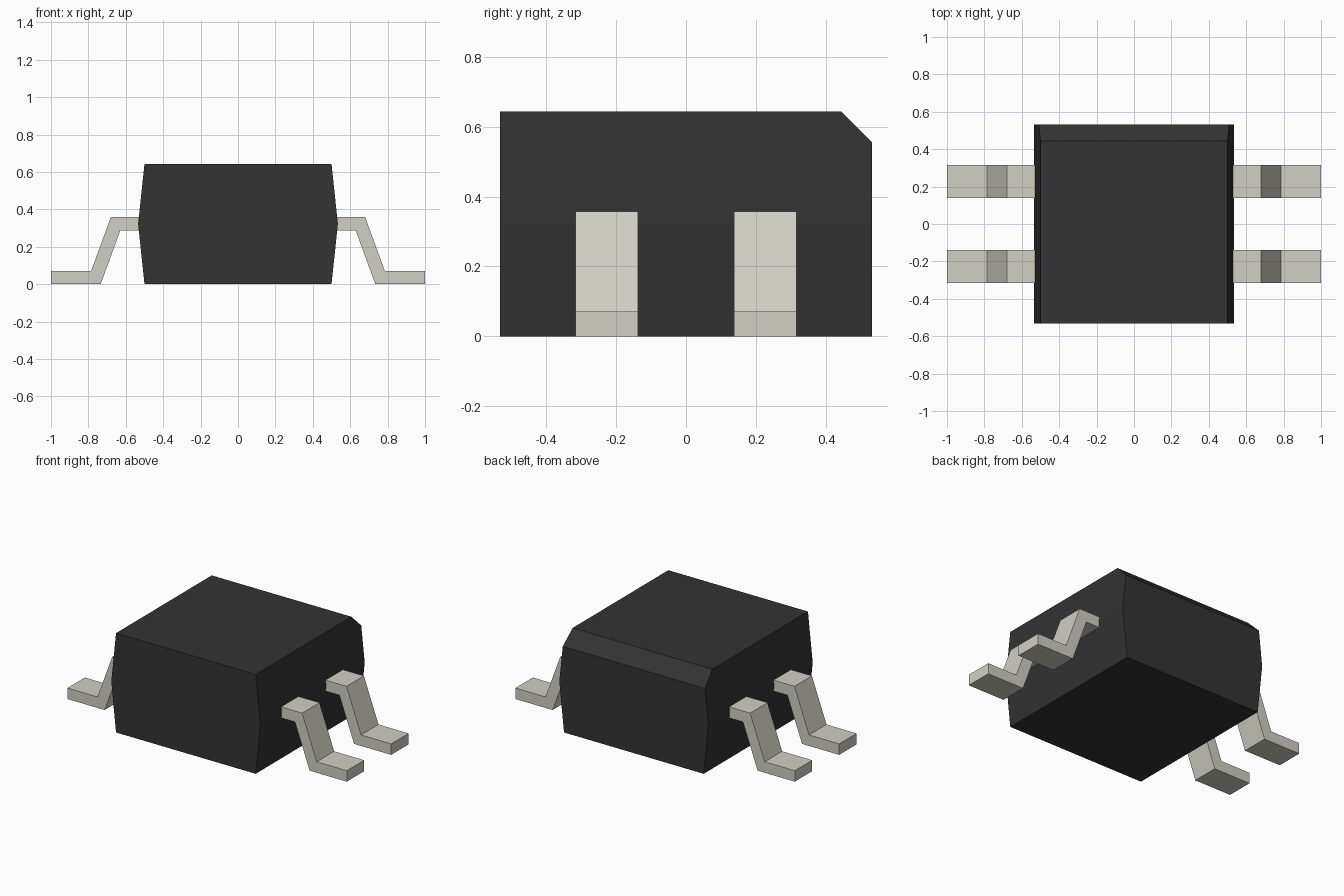
import bpy
import bmesh
from mathutils import Vector

cube = bpy.data.objects.get("Cube")
if cube:
    bpy.data.objects.remove(cube, do_unlink=True)


def make_material(name, colour):
    mat = bpy.data.materials.new(name)
    mat.use_nodes = True
    mat.diffuse_color = colour
    bsdf = next(n for n in mat.node_tree.nodes if n.type == 'BSDF_PRINCIPLED')
    bsdf.inputs["Base Color"].default_value = colour
    bsdf.inputs["Roughness"].default_value = 0.6
    return mat


black = make_material("black plastic", (0.033, 0.033, 0.033, 1))
metal = make_material("pale metal", (0.64, 0.63, 0.55, 1))


def extrude_profile(name, profile, y0, y1, mat, cut=None):
    """Extrude an (x, z) outline along y, optionally sliced by a plane."""
    bm = bmesh.new()
    face = bm.faces.new([bm.verts.new((x, y0, z)) for x, z in profile])
    moved = bmesh.ops.extrude_face_region(bm, geom=[face])["geom"]
    verts = [v for v in moved if isinstance(v, bmesh.types.BMVert)]
    bmesh.ops.translate(bm, verts=verts, vec=(0, y1 - y0, 0))
    if cut:
        point, normal = cut
        bmesh.ops.bisect_plane(bm, geom=bm.verts[:] + bm.edges[:] + bm.faces[:],
                               plane_co=point, plane_no=normal, clear_outer=True)
        bmesh.ops.holes_fill(bm, edges=[e for e in bm.edges if e.is_boundary])
    bmesh.ops.recalc_face_normals(bm, faces=bm.faces)
    mesh = bpy.data.meshes.new(name)
    bm.to_mesh(mesh)
    bm.free()
    mesh.materials.append(mat)
    obj = bpy.data.objects.new(name, mesh)
    bpy.context.collection.objects.link(obj)
    return obj


# Package body: sides bulge at mid height, back top edge is chamfered
H, MID, D = 0.643, 0.322, 0.533
body = [(-0.5, 0), (0.5, 0), (0.534, MID), (0.5, H), (-0.5, H), (-0.534, MID)]
extrude_profile("body", body, -D, D, black,
                cut=(Vector((0, 0.445, H)), Vector((0, 1, 1)).normalized()))

# Bent leads: shoulder, sloping shin and flat foot, two on each side
lead = [(0.5, 0.358), (0.68, 0.358), (0.785, 0.071), (1, 0.071),
        (1, 0), (0.734, 0), (0.629, 0.287), (0.5, 0.287)]
for side, sx in (("left", 1), ("right", -1)):
    for place, y in (("front", -0.227), ("back", 0.227)):
        extrude_profile(f"{place}_{side}_lead", [(sx * x, z) for x, z in lead],
                        y - 0.089, y + 0.089, metal)
